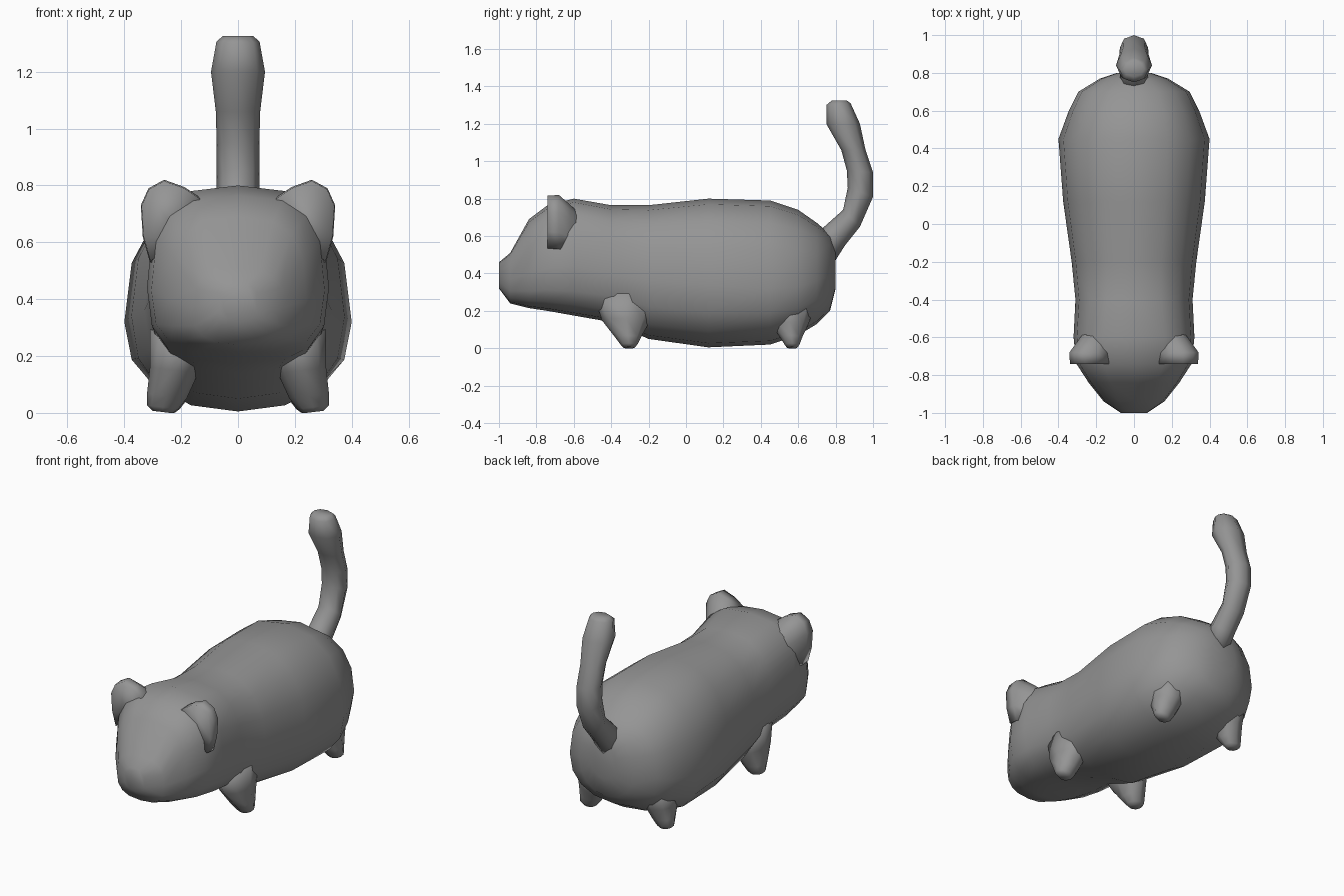
import bpy, bmesh, math
from mathutils import Vector

cube = bpy.data.objects.get("Cube")
if cube:
    bpy.data.objects.remove(cube, do_unlink=True)

grey = bpy.data.materials.new("plain grey")
grey.use_nodes = True
colour = (0.3, 0.3, 0.3, 1)
grey.diffuse_color = colour
grey.node_tree.nodes["Principled BSDF"].inputs["Base Color"].default_value = colour


def loft(name, rings, mirror=False):
    """Skin a list of equal-length point rings, cap both ends, shade smooth."""
    bm = bmesh.new()
    loops = [[bm.verts.new(p) for p in ring] for ring in rings]
    for a, b in zip(loops, loops[1:]):
        for i in range(len(a)):
            j = (i + 1) % len(a)
            bm.faces.new((a[i], a[j], b[j], b[i]))
    bm.faces.new(loops[0])
    bm.faces.new(loops[-1])
    bmesh.ops.recalc_face_normals(bm, faces=bm.faces)
    mesh = bpy.data.meshes.new(name)
    bm.to_mesh(mesh)
    bm.free()
    mesh.materials.append(grey)
    mesh.shade_smooth()
    obj = bpy.data.objects.new(name, mesh)
    bpy.context.collection.objects.link(obj)
    if mirror:
        obj.modifiers.new("Mirror", 'MIRROR')
    return obj


def power(v, e):
    return math.copysign(abs(v) ** e, v)


def section(y, width, low, high, mid, e, lean=0, sides=16):
    """Upright rounded section, widest at the height mid."""
    ring = []
    for i in range(sides):
        a = math.tau * i / sides
        s = power(math.sin(a), e)
        z = mid + s * (high - mid if s > 0 else mid - low)
        ring.append((width * power(math.cos(a), e), y + lean * s, z))
    return ring


def oval(front, back, width, sides=8):
    """Tilted oval across the centre plane, between two (y, z) points."""
    f, b = Vector((0, *front)), Vector((0, *back))
    ring = []
    for i in range(sides):
        a = math.tau * i / sides
        p = (f + b) / 2 + (b - f) / 2 * math.cos(a)
        p.x = width * math.sin(a)
        ring.append(p)
    return ring


# Body and head: y, half width, bottom, top, widest height, squareness
body = [(-1.0, .07, .32, .46, .39, .8), (-.94, .16, .24, .51, .37, .75),
        (-.84, .24, .215, .69, .40, .7), (-.74, .305, .2, .765, .43, .7),
        (-.6, .32, .175, .80, .44, .7), (-.4, .31, .14, .765, .40, .8),
        (-.2, .33, .05, .765, .36, .85), (.12, .375, .005, .80, .34, .85),
        (.45, .40, .02, .79, .32, .85), (.6, .345, .07, .74, .33, .85),
        (.7, .295, .13, .67, .36, .85), (.77, .18, .2, .61, .39, .9),
        (.8, .09, .32, .53, .42, 1)]
loft("body", [section(*r) for r in body])

# Upright tail, swelling near its tip
tail = [((.66, .58), (.78, .44), .075), ((.75, .66), (.85, .55), .075),
        ((.84, .74), (.93, .65), .075), ((.865, .86), (1.0, .81), .075),
        ((.86, .95), (1.0, .94), .075), ((.83, 1.06), (.96, 1.06), .078),
        ((.75, 1.2), (.93, 1.2), .095), ((.75, 1.30), (.88, 1.31), .076),
        ((.78, 1.325), (.86, 1.325), .055)]
loft("tail", [oval(*r) for r in tail])

# Ears: a flat front outline that shrinks back into the head
outline = [(.13, .755), (.19, .795), (.26, .82), (.315, .79),
           (.342, .73), (.335, .62), (.31, .53), (.2, .6)]
ear = []
for y, scale, inset in ((-.74, .97, 0), (-.68, 1, 0), (-.62, .85, .03), (-.52, .5, .07)):
    ear.append([(.25 + (x - .25) * scale - inset, y, .67 + (z - .67) * scale - inset)
                for x, z in outline])
loft("ears", ear, mirror=True)


def legs(name, rings):
    """Stubby pointed legs: x, y, z, half width, half depth."""
    loft(name, [[(x + w * math.cos(math.tau * i / 8),
                  y + d * math.sin(math.tau * i / 8),
                  z + .12 * w * math.cos(math.tau * i / 8)) for i in range(8)]
                for x, y, z, w, d in rings], mirror=True)


legs("front_legs", [(.2, -.32, .28, .11, .17), (.225, -.32, .15, .085, .13),
                    (.25, -.31, .06, .07, .07), (.265, -.305, .02, .055, .045),
                    (.265, -.305, .003, .035, .03)])
legs("back_legs", [(.2, .55, .26, .12, .15), (.225, .555, .13, .085, .1),
                   (.245, .562, .06, .07, .06), (.26, .567, .02, .055, .04),
                   (.26, .567, .003, .035, .028)])
